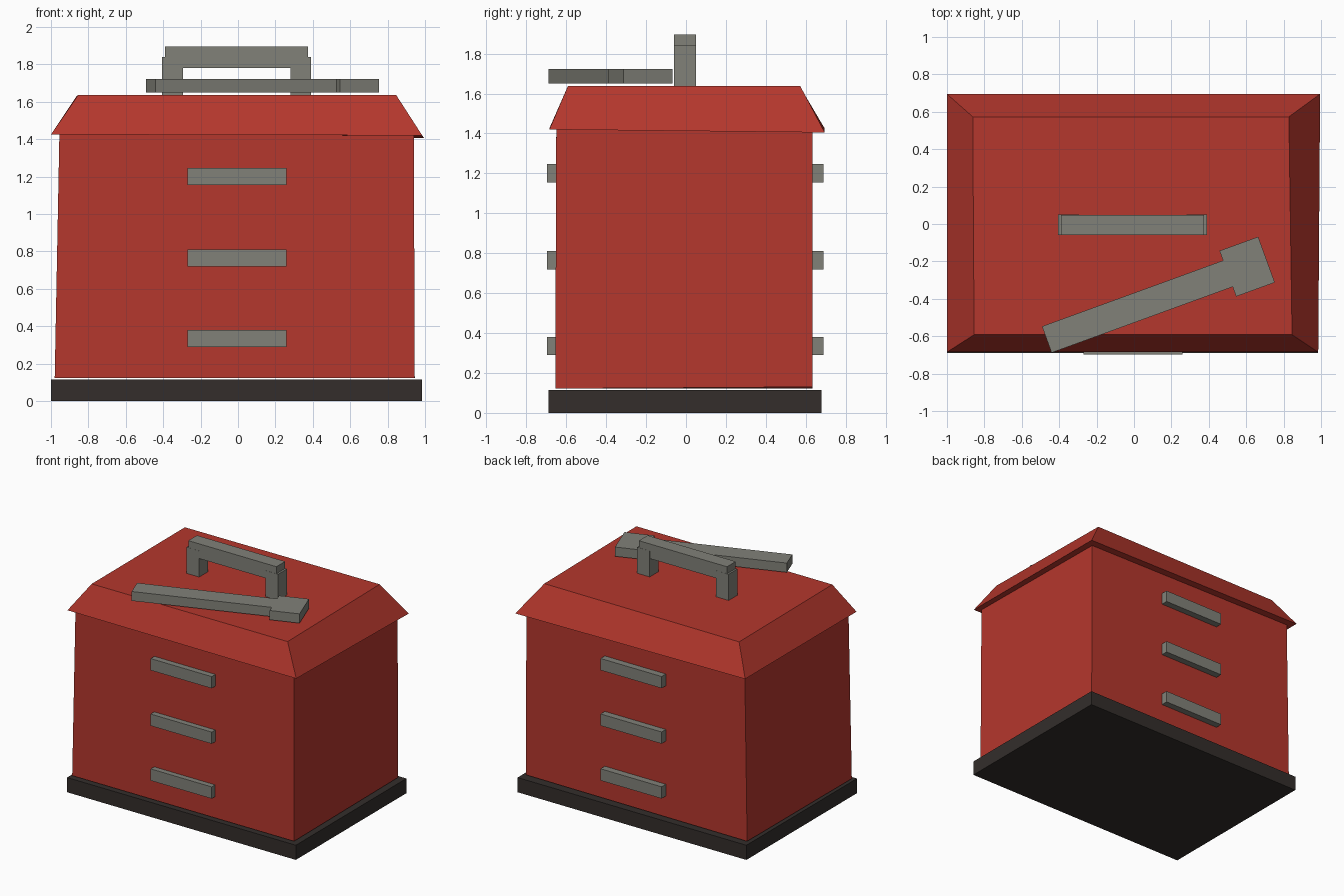
import bpy, bmesh
from math import radians
from mathutils import Matrix

if "Cube" in bpy.data.objects:
    bpy.data.objects.remove(bpy.data.objects["Cube"])


def material(name, rgb):
    m = bpy.data.materials.new(name)
    m.diffuse_color = (*rgb, 1)
    m.use_nodes = True
    m.node_tree.nodes["Principled BSDF"].inputs["Base Color"].default_value = m.diffuse_color
    return m


RED = material("red_paint", (0.46, 0.038, 0.026))
DARK = material("dark_rubber", (0.033, 0.027, 0.024))
STEEL = material("steel", (0.22, 0.22, 0.19))


def loft(name, bottom, top, mat):
    """Closed solid between two matching rings of (x, y, z) points."""
    bm = bmesh.new()
    a = [bm.verts.new(p) for p in bottom]
    b = [bm.verts.new(p) for p in top]
    n = len(a)
    bm.faces.new(a[::-1])
    bm.faces.new(b)
    for i in range(n):
        j = (i + 1) % n
        bm.faces.new((a[i], a[j], b[j], b[i]))
    bmesh.ops.recalc_face_normals(bm, faces=bm.faces)
    me = bpy.data.meshes.new(name)
    bm.to_mesh(me)
    bm.free()
    me.materials.append(mat)
    ob = bpy.data.objects.new(name, me)
    bpy.context.collection.objects.link(ob)
    return ob


def rect(x0, x1, y0, y1, z):
    return [(x0, y0, z), (x1, y0, z), (x1, y1, z), (x0, y1, z)]


def box(name, x, y, z, mat):
    return loft(name, rect(*x, *y, z[0]), rect(*x, *y, z[1]), mat)


# Base slab
box("base", (-1.0, 0.985), (-0.69, 0.68), (0, 0.115), DARK)

# Cabinet body, slightly narrower at the top
loft("body",
     [(-0.98, -0.655, 0.122), (0.945, -0.655, 0.122), (0.945, 0.635, 0.13), (-0.975, 0.635, 0.122)],
     [(-0.955, -0.65, 1.425), (0.94, -0.65, 1.42), (0.94, 0.635, 1.41), (-0.955, 0.635, 1.425)], RED)

# Overhanging lid with sloped sides
loft("lid",
     [(-1.0, -0.685, 1.425), (0.985, -0.685, 1.42), (0.995, 0.695, 1.405), (-1.0, 0.695, 1.425)],
     [(-0.855, -0.592, 1.635), (0.845, -0.592, 1.637), (0.828, 0.573, 1.637), (-0.862, 0.573, 1.632)], RED)

# Drawer pulls on the front and back
for i, z in enumerate((0.335, 0.765, 1.20)):
    for side, y in (("front", (-0.697, -0.63)), ("back", (0.61, 0.688))):
        box(f"{side}_drawer_pull_{i + 1}", (-0.27, 0.26), y, (z - 0.046, z + 0.046), STEEL)

# Carrying handle
for side, x in (("left", (-0.405, -0.295)), ("right", (0.28, 0.39))):
    box(f"{side}_handle_post", x, (-0.06, 0.05), (1.63, 1.84), STEEL)
box("handle_grip", (-0.39, 0.375), (-0.059, 0.049), (1.78, 1.895), STEEL)

# Loose tool lying on the lid
outline = [(-1.14, -0.075), (-0.11, -0.075), (-0.11, -0.13), (0.11, -0.13),
           (0.11, 0.13), (-0.11, 0.13), (-0.11, 0.075), (-1.14, 0.075)]
tool = loft("spanner", [(x, y, 0) for x, y in outline], [(x, y, 0.073) for x, y in outline], STEEL)
tool.data.transform(Matrix.Translation((0.605, -0.228, 1.65)) @ Matrix.Rotation(radians(20), 4, 'Z'))
